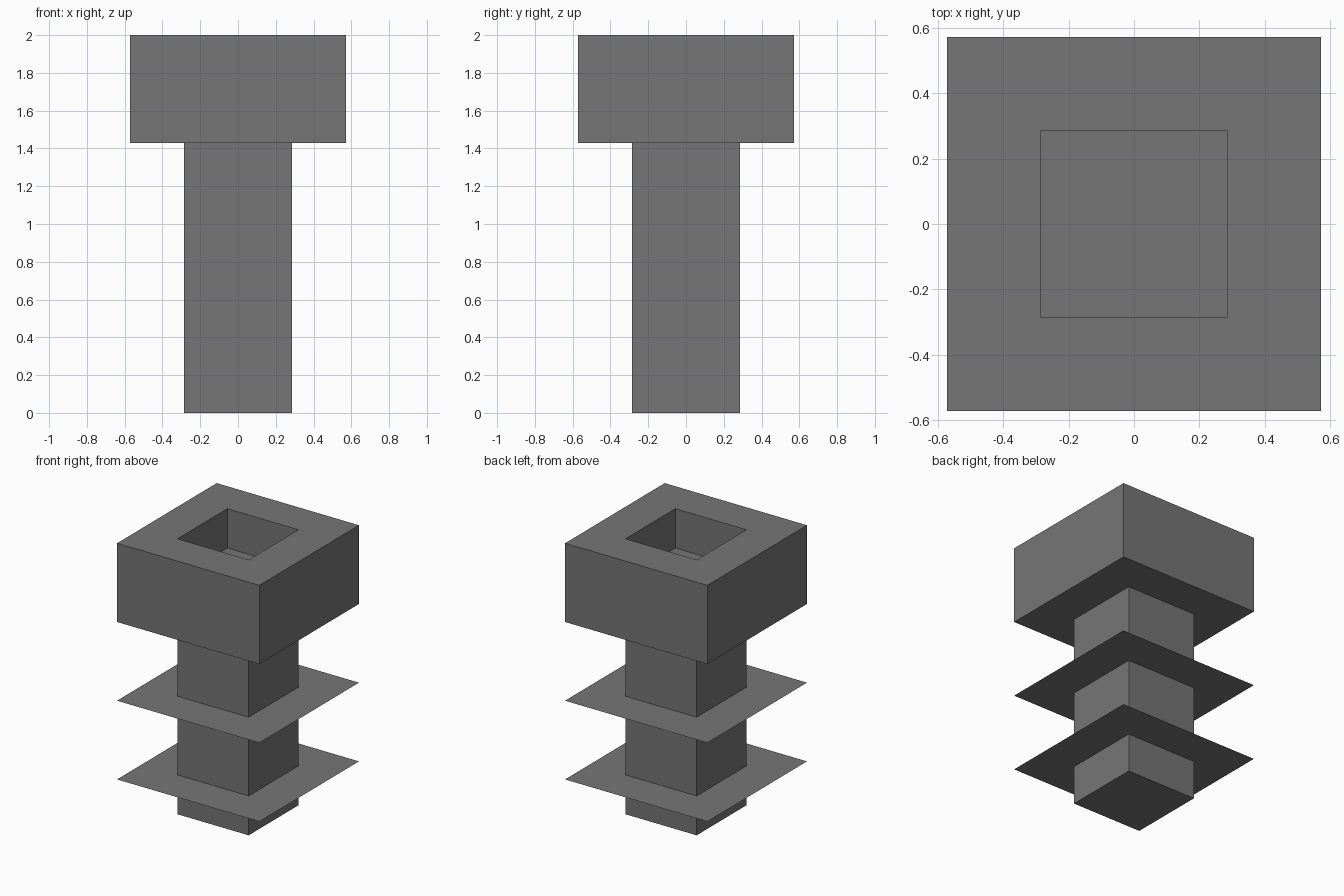
import bpy
import bmesh

# Remove the default cube
cube = bpy.data.objects.get("Cube")
if cube:
    bpy.data.objects.remove(cube, do_unlink=True)

UNIT = 2 / 7          # half width of the shaft
WIDE = 2 * UNIT       # half width of the head and fins

# Single dark grey finish
grey = bpy.data.materials.new("dark_grey")
grey.use_nodes = True
colour = (0.18, 0.18, 0.18, 1)
grey.diffuse_color = colour
grey.node_tree.nodes["Principled BSDF"].inputs["Base Color"].default_value = colour


def square(bm, half, z):
    corners = ((-1, -1), (1, -1), (1, 1), (-1, 1))
    return [bm.verts.new((x * half, y * half, z)) for x, y in corners]


def loft(name, sections, cap_start=False, cap_end=False, closed=False):
    """Bridge square sections given as (half width, height)."""
    bm = bmesh.new()
    rings = [square(bm, half, z) for half, z in sections]
    pairs = list(zip(rings, rings[1:]))
    if closed:
        pairs.append((rings[-1], rings[0]))
    for low, high in pairs:
        for i in range(4):
            j = (i + 1) % 4
            bm.faces.new((low[i], low[j], high[j], high[i]))
    if cap_start:
        bm.faces.new(rings[0][::-1])
    if cap_end:
        bm.faces.new(rings[-1])
    mesh = bpy.data.meshes.new(name)
    bm.to_mesh(mesh)
    bm.free()
    mesh.materials.append(grey)
    obj = bpy.data.objects.new(name, mesh)
    bpy.context.collection.objects.link(obj)
    return obj


# Shaft, closed at its foot and reaching up to the head
loft("shaft", [(UNIT, 0), (UNIT, 5 * UNIT)], cap_start=True)

# Hollow head with a recessed floor
loft("head", [(UNIT, 5 * UNIT), (WIDE, 5 * UNIT), (WIDE, 7 * UNIT),
              (UNIT, 7 * UNIT), (UNIT, 6 * UNIT)], cap_end=True)

# Two paper-thin fins around the shaft
for name, level in (("lower_fin", 1), ("upper_fin", 3)):
    loft(name, [(WIDE, level * UNIT), (UNIT, level * UNIT)])
